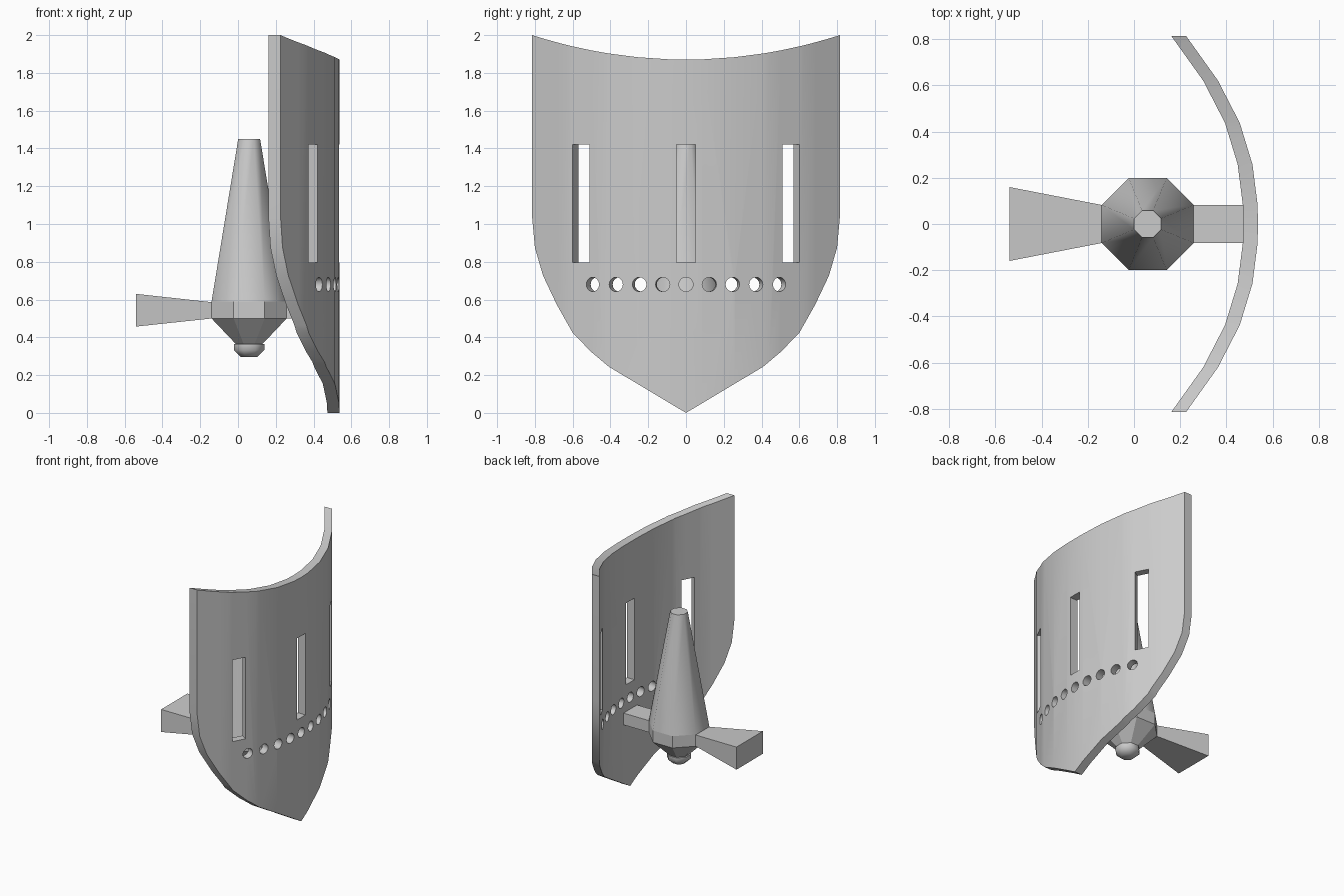
import bpy, bmesh, math
from mathutils import Matrix, Vector

if "Cube" in bpy.data.objects:
    bpy.data.objects.remove(bpy.data.objects["Cube"])


def interp(y, pts):
    """Linear lookup in a mirrored profile of (|y|, value) points."""
    y = abs(y)
    for (a, va), (b, vb) in zip(pts, pts[1:]):
        if y <= b + 1e-6:
            return va + (vb - va) * (y - a) / (b - a)
    return pts[-1][1]


def make(name, bm, smooth=None):
    bmesh.ops.recalc_face_normals(bm, faces=bm.faces[:])
    me = bpy.data.meshes.new(name)
    bm.to_mesh(me)
    bm.free()
    ob = bpy.data.objects.new(name, me)
    bpy.context.collection.objects.link(ob)
    if smooth is not None:
        shade(ob, smooth)
    return ob


def shade(ob, deg):
    bpy.ops.object.select_all(action='DESELECT')
    ob.select_set(True)
    bpy.context.view_layer.objects.active = ob
    bpy.ops.object.shade_smooth_by_angle(angle=math.radians(deg))


def loft(name, rings, smooth=None):
    """Closed solid through a list of equal-length point rings."""
    bm = bmesh.new()
    vs = [[bm.verts.new(p) for p in r] for r in rings]
    for a, b in zip(vs, vs[1:]):
        n = len(a)
        for i in range(n):
            bm.faces.new((a[i], a[(i + 1) % n], b[(i + 1) % n], b[i]))
    bm.faces.new(vs[0])
    bm.faces.new(vs[-1])
    return make(name, bm, smooth)


CX = 0.059


def octagon(apothem, z):
    r = apothem / math.cos(math.pi / 8)
    return [(CX + r * math.cos(math.pi * (2 * i + 1) / 8),
             r * math.sin(math.pi * (2 * i + 1) / 8), z) for i in range(8)]


def section(x, hy, z0, z1):
    return [(x, -hy, z0), (x, hy, z0), (x, hy, z1), (x, -hy, z1)]


# curved shield plate: plan curve, top edge and bottom edge by distance from the middle
PLAN = [(0, .537), (.085, .535), (.258, .513), (.438, .458), (.622, .363), (.815, .225)]
BOTTOM = [(0, 0), (.408, .244), (.503, .324), (.60, .424), (.684, .573),
          (.757, .727), (.80, .875), (.815, 1.04)]
THICK = .064
half = sorted({p[0] for p in PLAN + BOTTOM})
ys = [-y for y in reversed(half[1:])] + half
rings = []
for y in ys:
    x, zb = interp(y, PLAN), interp(y, BOTTOM)
    zt = 1.87 + .13 * (y / .815) ** 2
    rings.append([(x - THICK, y, zb), (x, y, zb), (x, y, zt), (x - THICK, y, zt)])
shield = loft("shield_plate", rings)

# slots and breathing holes, cut square to the curve
bm = bmesh.new()
for y in (-.556, 0, .556):
    m = (Matrix.Translation((interp(y, PLAN), y, 1.108))
         @ Matrix.Rotation(y * 1.04, 4, 'Z') @ Matrix.Diagonal((.4, .1, .625, 1)))
    bmesh.ops.create_cube(bm, size=1, matrix=m)
for i in range(-4, 5):
    y = i * .1235
    m = (Matrix.Translation((interp(y, PLAN), y, .68))
         @ Matrix.Rotation(math.asin(y / 1.22), 4, 'Z') @ Matrix.Rotation(math.pi / 2, 4, 'Y'))
    bmesh.ops.create_cone(bm, cap_ends=True, segments=16, radius1=.038, radius2=.038,
                          depth=.3, matrix=m)
cutter = make("hole_cutter", bm)
cutter.hide_render = True
mod = shield.modifiers.new("holes", 'BOOLEAN')
mod.operation = 'DIFFERENCE'
mod.solver = 'EXACT'
mod.object = cutter
bpy.ops.object.select_all(action='DESELECT')
bpy.context.view_layer.objects.active = shield
shield.select_set(True)
bpy.ops.object.modifier_apply(modifier=mod.name)
bpy.data.objects.remove(cutter)
shade(shield, 32)

# eight-sided grip: tapered handle, faceted hub, end knob
loft("handle", [octagon(.199, .59), octagon(.058, 1.45)], 60)
loft("hub", [octagon(.068, .362), octagon(.199, .50), octagon(.199, .59)])
loft("knob", [octagon(.045, .297), octagon(.08, .332), octagon(.08, .364)], 60)

# bar joining the hub to the shield, and flared rear block
loft("front_bar", [section(.25, .082, .50, .59), section(.48, .082, .50, .59)])
loft("rear_block", [section(-.54, .16, .457, .63), section(-.138, .082, .50, .586)])
